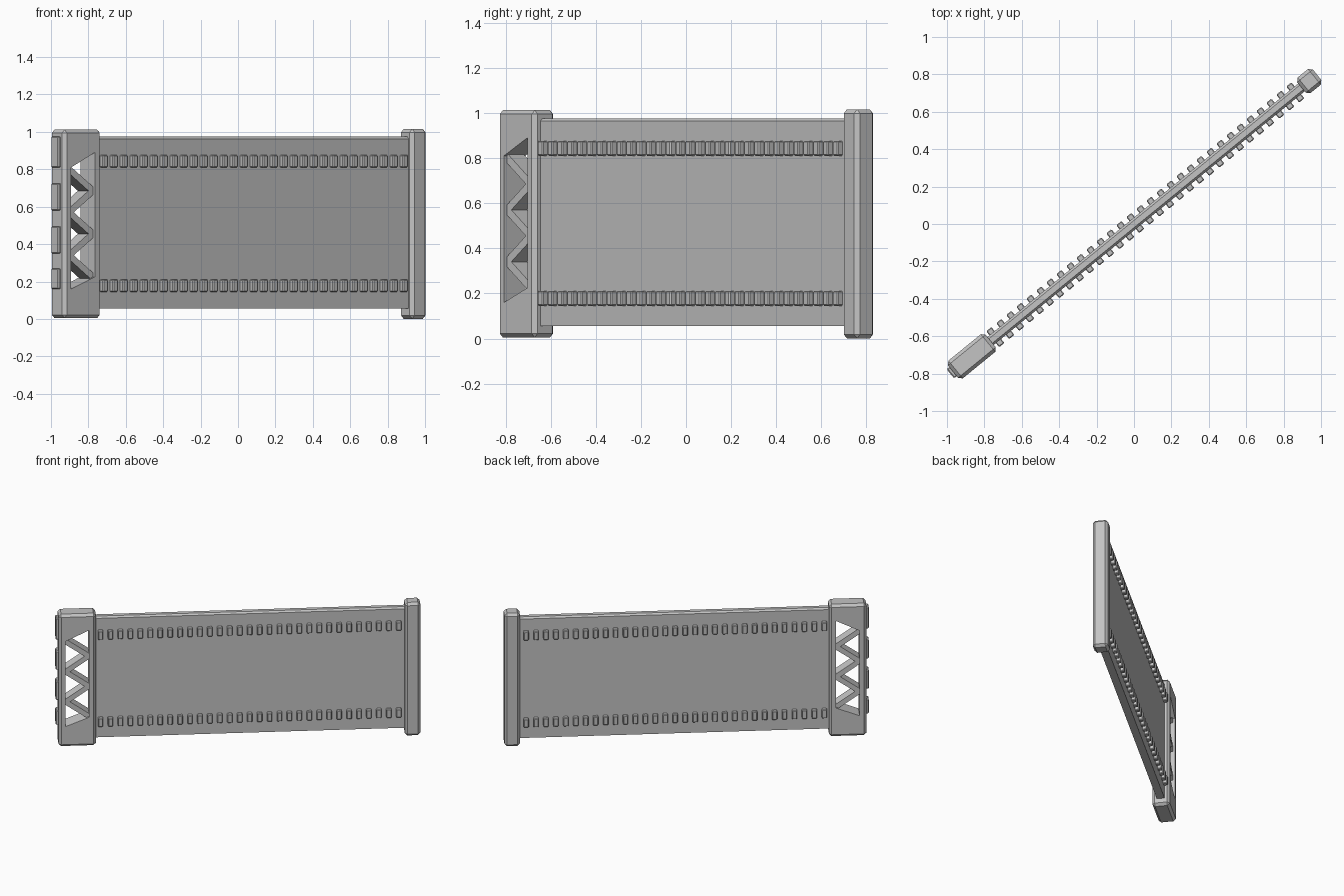
import bpy, bmesh, math
from mathutils import Matrix, Vector

if "Cube" in bpy.data.objects:
    bpy.data.objects.remove(bpy.data.objects["Cube"])

ANGLE = math.radians(39.2)
TURN = Matrix.Rotation(ANGLE, 4, 'Z')

grey = bpy.data.materials.new("stone_grey")
grey.use_nodes = True
COLOUR = (0.55, 0.55, 0.55, 1)
grey.diffuse_color = COLOUR
grey.node_tree.nodes["Principled BSDF"].inputs["Base Color"].default_value = COLOUR


def finish(name, bm):
    """Turn a bmesh laid out along x into an object on the diagonal."""
    bmesh.ops.recalc_face_normals(bm, faces=bm.faces)
    mesh = bpy.data.meshes.new(name)
    bm.to_mesh(mesh)
    bm.free()
    mesh.materials.append(grey)
    obj = bpy.data.objects.new(name, mesh)
    obj.matrix_world = TURN
    bpy.context.collection.objects.link(obj)
    return obj


def add_box(bm, u, v, z, chamfer=0, edge_rule=lambda e: True):
    """Box from (min, max) ranges, with flat chamfers on chosen edges."""
    size = [r[1] - r[0] for r in (u, v, z)]
    mid = Vector([(r[0] + r[1]) / 2 for r in (u, v, z)])
    matrix = Matrix.Translation(mid) @ Matrix.Diagonal((*size, 1))
    verts = bmesh.ops.create_cube(bm, size=1, matrix=matrix)["verts"]
    if chamfer:
        edges = {e for p in verts for e in p.link_edges if edge_rule(e)}
        bmesh.ops.bevel(bm, geom=list(edges), offset=chamfer, segments=1,
                        affect='EDGES', profile=0.5)


def add_prism(bm, outline, depth):
    """Extrude an outline in the u-z plane across the wall."""
    front = [bm.verts.new((u, -depth, z)) for u, z in outline]
    back = [bm.verts.new((u, depth, z)) for u, z in outline]
    bm.faces.new(front)
    bm.faces.new(back[::-1])
    n = len(outline)
    for i in range(n):
        j = (i + 1) % n
        bm.faces.new((front[i], back[i], back[j], front[j]))


# End post
bm = bmesh.new()
add_box(bm, (1.155, 1.263), (-0.054, 0.054), (0, 1.016), 0.018)
finish("end_post", bm)

# Wide pillar with a slanted window cut through it
PILLAR = -1.119
LEFT, RIGHT = PILLAR - 0.082, PILLAR + 0.082
bm = bmesh.new()
add_box(bm, (PILLAR - 0.13, PILLAR + 0.13), (-0.061, 0.061), (0.004, 1.012), 0.018)
pillar = finish("lattice_pillar", bm)

bm = bmesh.new()
add_prism(bm, [(LEFT, 0.16), (RIGHT, 0.225), (RIGHT, 0.89), (LEFT, 0.81)], 0.2)
cutter = finish("window_cutter", bm)
cutter.hide_render = True
cut = pillar.modifiers.new("window", 'BOOLEAN')
cut.operation = 'DIFFERENCE'
cut.solver = 'EXACT'
cut.object = cutter
bpy.context.view_layer.objects.active = pillar
bpy.ops.object.modifier_apply(modifier=cut.name)
bpy.data.objects.remove(cutter)

# Zigzag struts inside the window
bm = bmesh.new()
TOP, STEP, HALF = 0.80, 0.115, 0.022
for i in range(5):
    z0, z1 = TOP - i * STEP, TOP - (i + 1) * STEP
    a, b = (LEFT, RIGHT) if i % 2 == 0 else (RIGHT, LEFT)
    add_prism(bm, [(a, z0 - HALF), (b, z1 - HALF), (b, z1 + HALF), (a, z0 + HALF)], 0.045)
finish("window_struts", bm)

# Tabs on the outer side of the pillar
bm = bmesh.new()
outer = PILLAR - 0.13
for low, high in ((0.81, 0.975), (0.58, 0.725), (0.35, 0.495), (0.16, 0.27)):
    add_box(bm, (outer - 0.018, outer + 0.02), (-0.032, 0.032), (low, high), 0.006)
finish("side_tabs", bm)

# Wall panel, chamfered along its top edges
bm = bmesh.new()
add_box(bm, (-1.02, 1.19), (-0.027, 0.027), (0.055, 0.975), 0.012,
        lambda e: all(p.co.z > 0.9 for p in e.verts))
finish("wall_panel", bm)

# Two rows of teeth standing out on both faces of the wall
COUNT, START, PITCH, WIDTH = 31, -0.975, 0.069, 0.036
for name, low in (("lower_teeth", 0.145), ("upper_teeth", 0.81)):
    bm = bmesh.new()
    for i in range(COUNT):
        u = START + i * PITCH
        add_box(bm, (u, u + WIDTH), (-0.055, 0.055), (low, low + 0.066), 0.005)
    finish(name, bm)
